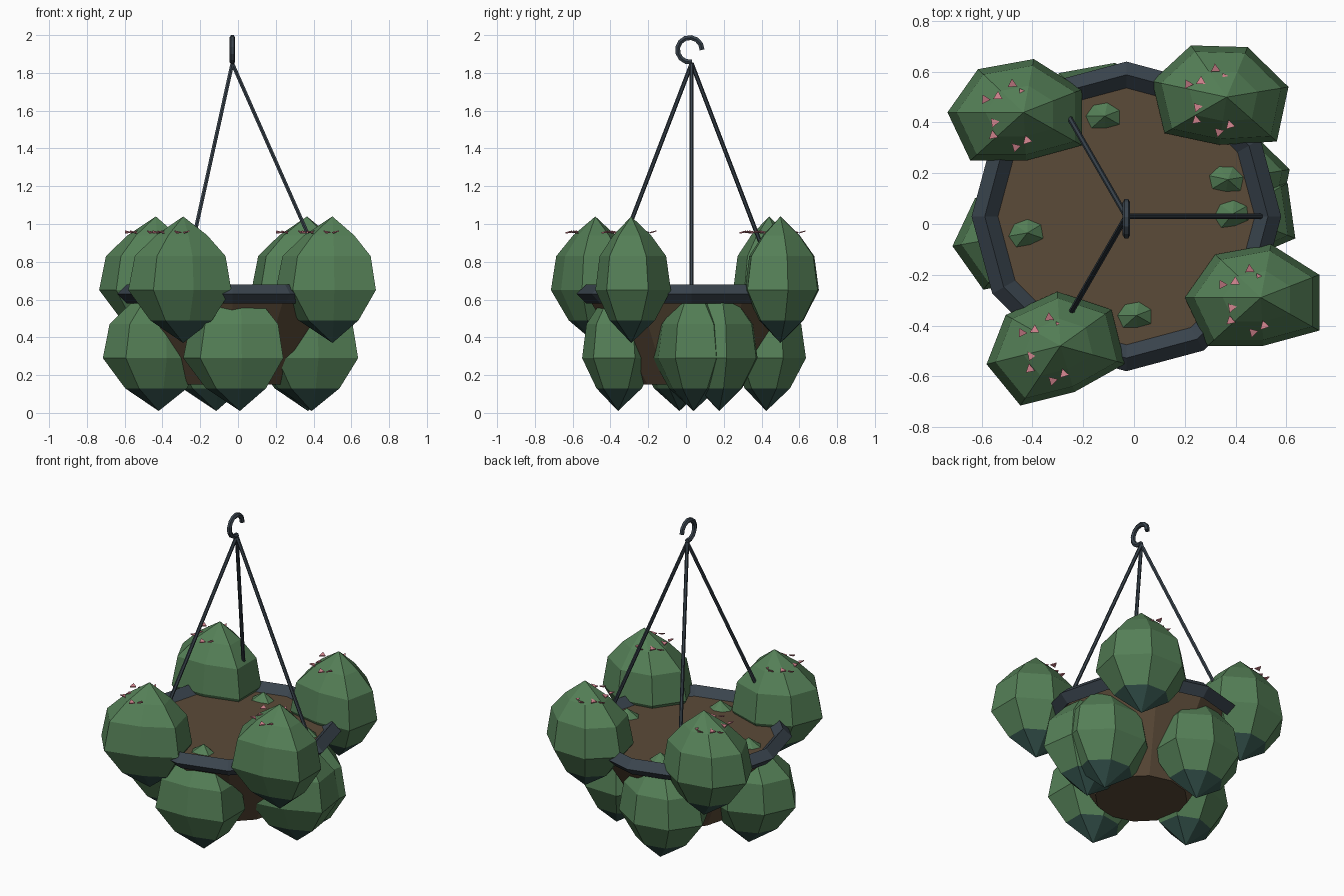
import bpy, bmesh
from math import cos, sin, pi, radians
from mathutils import Vector, Matrix

if "Cube" in bpy.data.objects:
    bpy.data.objects.remove(bpy.data.objects["Cube"])


def material(name, rgb):
    m = bpy.data.materials.new(name)
    m.use_nodes = True
    m.diffuse_color = (*rgb, 1)
    m.node_tree.nodes["Principled BSDF"].inputs["Base Color"].default_value = (*rgb, 1)
    return m


LEAF = material("leaf green", (0.09, 0.215, 0.095))
SHADE = material("deep teal green", (0.035, 0.088, 0.075))
PETAL = material("petal pink", (0.62, 0.22, 0.26))
METAL = material("dark metal", (0.042, 0.058, 0.075))
EARTH = material("earth brown", (0.105, 0.07, 0.04))

CENTRE = Vector((-0.03, 0.03, 0))
SIDES = 12


def finish(name, bm, *mats):
    bmesh.ops.recalc_face_normals(bm, faces=bm.faces[:])
    mesh = bpy.data.meshes.new(name)
    bm.to_mesh(mesh)
    bm.free()
    for m in mats:
        mesh.materials.append(m)
    ob = bpy.data.objects.new(name, mesh)
    bpy.context.collection.objects.link(ob)
    return ob


def skin(bm, rings, closed=False):
    """Bridge successive vertex rings of equal size."""
    pairs = list(zip(rings, rings[1:]))
    if closed:
        pairs.append((rings[-1], rings[0]))
    for a, b in pairs:
        n = len(a)
        for i in range(n):
            j = (i + 1) % n
            bm.faces.new((a[i], a[j], b[j], b[i]))


def sweep(name, path, radius, sides, across):
    """Tube along a path, with one fixed cross direction."""
    bm = bmesh.new()
    rings = []
    for i, p in enumerate(path):
        along = (path[min(i + 1, len(path) - 1)] - path[max(i - 1, 0)]).normalized()
        u = (across - along * across.dot(along)).normalized()
        v = along.cross(u)
        rings.append([bm.verts.new(p + radius * (u * cos(2 * pi * k / sides) + v * sin(2 * pi * k / sides)))
                      for k in range(sides)])
    skin(bm, rings)
    bm.faces.new(rings[0])
    bm.faces.new(rings[-1])
    return finish(name, bm, METAL)


def circle(bm, r, z):
    return [bm.verts.new(CENTRE + Vector((r * cos(2 * pi * k / SIDES), r * sin(2 * pi * k / SIDES), z)))
            for k in range(SIDES)]


# Pot filled with soil
bm = bmesh.new()
rings = [circle(bm, 0.27, 0.15), circle(bm, 0.56, 0.63)]
skin(bm, rings)
for r in rings:
    bm.faces.new(r)
finish("pot_and_soil", bm, EARTH)

# Diamond-section rim
bm = bmesh.new()
skin(bm, [circle(bm, r, z) for r, z in ((0.61, 0.63), (0.558, 0.68), (0.506, 0.63), (0.558, 0.578))], closed=True)
finish("rim", bm, METAL)

# Hanging rods and hook
apex = CENTRE + Vector((0, 0, 1.85))
for k in range(3):
    a = 2 * pi * k / 3
    foot = CENTRE + Vector((0.54 * cos(a), 0.54 * sin(a), 0.63))
    sweep("hanging_rod", [foot, apex], 0.011, 6, Vector((-sin(a), cos(a), 0)))
hook = [CENTRE + Vector((0, -0.01 + 0.065 * cos(radians(t)), 1.922 + 0.065 * sin(radians(t))))
        for t in range(-80, -361, -28)]
sweep("hook", hook, 0.015, 6, Vector((1, 0, 0)))

# Bushes: one outline scaled along a pointed egg profile
OUTLINE = ((-0.30, 0), (-0.18, 0.17), (0.04, 0.21), (0.23, 0.09),
           (0.23, -0.13), (0.01, -0.19), (-0.21, -0.19))
PROFILE = ((-0.55, 0.6), (-0.39, 1), (-0.21, 0.88), (-0.10, 0.5))


def bush(name, x, y, top, turn=0):
    bm = bmesh.new()
    rings = [[bm.verts.new((px * s, py * s, z)) for px, py in OUTLINE] for z, s in PROFILE]
    skin(bm, rings)
    for ring, z in ((rings[0], -0.67), (rings[-1], 0)):
        tip = bm.verts.new((0, 0, z))
        for i in range(len(ring)):
            bm.faces.new((ring[i], ring[(i + 1) % len(ring)], tip))
    for f in bm.faces:
        f.material_index = int(f.calc_center_median().z < -0.5)
    ob = finish(name, bm, LEAF, SHADE)
    ob.matrix_world = Matrix.Translation((x, y, top)) @ Matrix.Rotation(radians(turn), 4, "Z")


def blossoms(x, y, top):
    """Small petal plates round the top of a bush."""
    bm = bmesh.new()
    for k, (px, py) in enumerate(((-0.125, 0.05), (-0.02, 0.10), (-0.125, -0.065), (-0.005, -0.13))):
        c = Vector((x + px, y + py, top - 0.088))
        a = 0.5 + 2.2 * k
        for spin in (0, 2.6):
            pts = [c + Vector((d * cos(a + spin + t), d * sin(a + spin + t), h))
                   for d, t, h in ((0.005, 0, 0), (0.042, -0.45, 0.008), (0.042, 0.45, -0.002))]
            low = [bm.verts.new(p) for p in pts]
            high = [bm.verts.new(p + Vector((0, 0, 0.006))) for p in pts]
            skin(bm, [low, high])
            bm.faces.new(low)
            bm.faces.new(high)
    finish("blossoms", bm, PETAL)


for x, y, turn in ((-0.435, 0.44, 0), (0.365, 0.50, -12), (0.50, -0.29, 0), (-0.29, -0.48, 14)):
    bush("upper_bush", x, y, 1.04, turn)
    blossoms(x, y, 1.04)
for x, y, turn in ((-0.42, -0.035, 10), (0.01, -0.36, 0), (-0.115, 0.425, 0), (0.37, 0.175, -12), (0.39, 0.04, 8)):
    bush("lower_bush", x, y, 0.68, turn)
